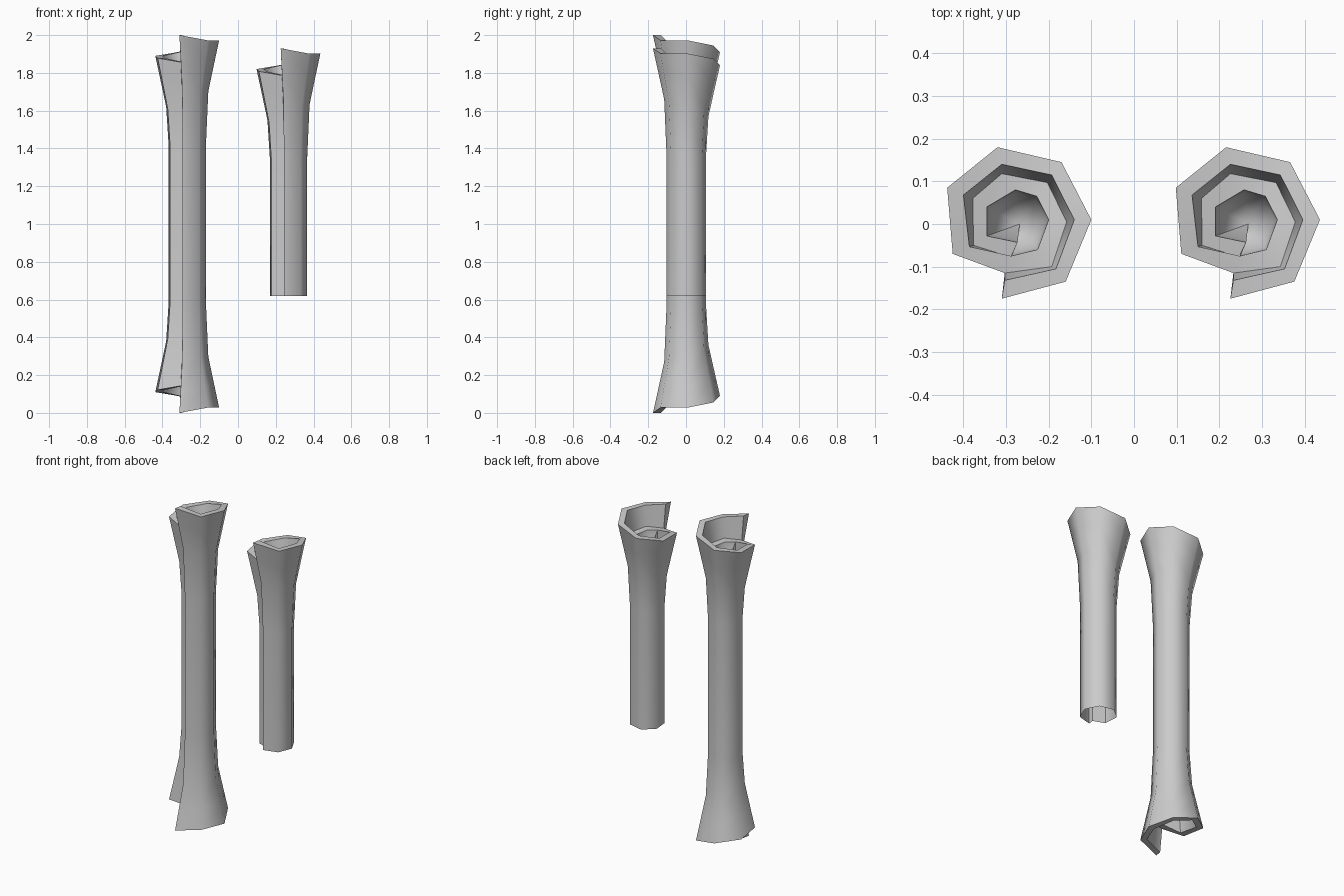
import bpy, bmesh, math

if "Cube" in bpy.data.objects:
    bpy.data.objects.remove(bpy.data.objects["Cube"])

# Spiral rim seen from above: two turns of seven sides, outer and inner edge
OUTER = [(-.042, -.175), (.108, -.135), (.168, .01), (.098, .145), (-.052, .18),
         (-.17, .085), (-.157, -.07), (-.035, -.115), (.075, -.10), (.11, .005),
         (.065, .097), (-.042, .118), (-.11, .06), (-.108, -.05), (-.02, -.078)]
INNER = [(-.035, -.132), (.085, -.105), (.128, .01), (.075, .115), (-.042, .14),
         (-.132, .068), (-.118, -.053), (-.02, -.075), (.042, -.06), (.068, .01),
         (.04, .065), (-.01, .08), (-.077, .04), (-.077, -.028), (-.005, -.043)]
HEIGHT = [2.0, 1.972, 1.972, 1.945, 1.91, 1.89, 1.878, 1.857,
          1.845, 1.838, 1.822, 1.805, 1.792, 1.782, 1.772]
# Flare of the outside: (distance from rim, scale)
FLARE = [(0, 1), (.11, .86), (.27, .66), (.56, .585)]


def add_end(bm, place):
    """Spiral mouth with flared outside; returns the last ring of the flare."""
    vert = lambda x, y, z: bm.verts.new(place(x, y, z))
    out = [vert(*p, z) for p, z in zip(OUTER, HEIGHT)]
    inn = [vert(*p, z) for p, z in zip(INNER, HEIGHT)]
    # rim ribbon
    for k in range(14):
        bm.faces.new((out[k], out[k + 1], inn[k + 1], inn[k]))
    # wall between first and second turn
    for k in range(7):
        bm.faces.new((inn[k], inn[k + 1], out[k + 8], out[k + 7]))
    bm.faces.new((out[0], inn[0], out[7]))
    bm.faces.new((inn[7], inn[14], out[14]))
    # funnel inside the second turn
    low = [vert(x * .9, y * .9, 1.70) for x, y in INNER[7:]]
    tip = vert(0, 0, 1.62)
    top = inn[7:]
    for k in range(8):
        j = (k + 1) % 8
        bm.faces.new((top[k], top[j], low[j], low[k]))
        bm.faces.new((low[k], low[j], tip))
    # flared outside with the overlap seam
    ring = out[:8]
    for drop, s in FLARE[1:]:
        nxt = [vert(x * s, y * s, z - drop if drop < .5 else 1.42)
               for (x, y), z in zip(OUTER[:8], HEIGHT)]
        bridge(bm, ring, nxt)
        ring = nxt
    return ring


def bridge(bm, a, b):
    for k in range(8):
        j = (k + 1) % 8
        bm.faces.new((a[k], a[j], b[j], b[k]))


def rolled_tube(name, cx, dz, cut=None):
    bm = bmesh.new()
    upper = add_end(bm, lambda x, y, z: (cx + x, y, z + dz))
    if cut is None:
        lower = add_end(bm, lambda x, y, z: (cx + x, y, 2 - z))
    else:
        s = FLARE[-1][1]
        lower = [bm.verts.new((cx + x * s, y * s, cut)) for x, y in OUTER[:8]]
    bridge(bm, upper, lower)
    bmesh.ops.recalc_face_normals(bm, faces=bm.faces)
    mesh = bpy.data.meshes.new(name)
    bm.to_mesh(mesh)
    bm.free()
    obj = bpy.data.objects.new(name, mesh)
    bpy.context.collection.objects.link(obj)
    bpy.ops.object.select_all(action='DESELECT')
    obj.select_set(True)
    bpy.context.view_layer.objects.active = obj
    bpy.ops.object.shade_smooth_by_angle(angle=math.radians(62))


# full tube flared at both ends, and a shorter one cut off flat
rolled_tube("long_rolled_tube", -.268, 0)
rolled_tube("short_rolled_tube", .268, -.07, cut=.62)
